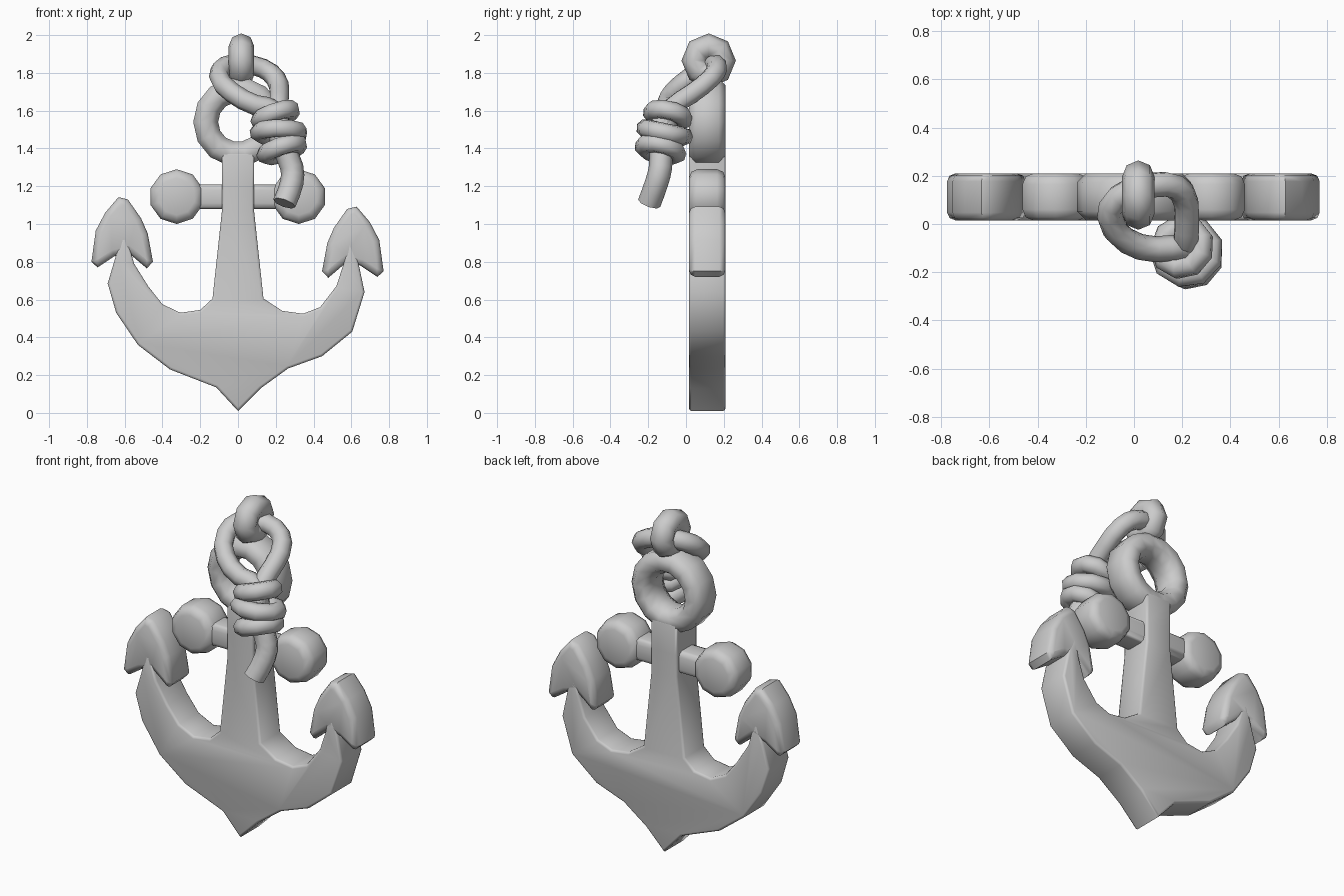
import bpy, bmesh, math
from mathutils import Vector

if "Cube" in bpy.data.objects:
    bpy.data.objects.remove(bpy.data.objects["Cube"])

Y0, Y1 = 0.015, 0.21
YC = (Y0 + Y1) / 2


def finish(bm, name, angle=50):
    bmesh.ops.recalc_face_normals(bm, faces=bm.faces)
    me = bpy.data.meshes.new(name)
    bm.to_mesh(me)
    bm.free()
    ob = bpy.data.objects.new(name, me)
    bpy.context.collection.objects.link(ob)
    bpy.ops.object.select_all(action='DESELECT')
    ob.select_set(True)
    bpy.context.view_layer.objects.active = ob
    bpy.ops.object.shade_smooth_by_angle(angle=math.radians(angle))
    return ob


def plate(name, pts, bevel=0.03, half=(Y1 - Y0) / 2):
    """Extrude an XZ outline along y and round the front and back rims."""
    bm = bmesh.new()
    vs = [bm.verts.new((x, YC - half, z)) for x, z in pts]
    f = bm.faces.new(vs)
    ext = bmesh.ops.extrude_face_region(bm, geom=[f])
    new = [v for v in ext['geom'] if isinstance(v, bmesh.types.BMVert)]
    bmesh.ops.translate(bm, verts=new, vec=(0, 2 * half, 0))
    rims = [e for e in bm.edges if abs(e.verts[0].co.y - e.verts[1].co.y) < 1e-5]
    bmesh.ops.bevel(bm, geom=rims, offset=bevel, segments=2, profile=0.5,
                    affect='EDGES', clamp_overlap=True)
    return finish(bm, name)


def rope(name, pts, radius, cyclic=False, res=2):
    """Eight-sided tube along a smooth path."""
    cu = bpy.data.curves.new(name, 'CURVE')
    cu.dimensions = '3D'
    cu.bevel_depth = radius
    cu.bevel_resolution = 2
    cu.resolution_u = res
    cu.use_fill_caps = True
    sp = cu.splines.new('BEZIER')
    sp.bezier_points.add(len(pts) - 1)
    for b, p in zip(sp.bezier_points, pts):
        b.co = p
        b.handle_left_type = b.handle_right_type = 'AUTO'
    sp.use_cyclic_u = cyclic
    tmp = bpy.data.objects.new(name + "_path", cu)
    bpy.context.collection.objects.link(tmp)
    bpy.context.view_layer.update()
    me = tmp.to_mesh()
    bm = bmesh.new()
    bm.from_mesh(me)
    tmp.to_mesh_clear()
    bpy.data.objects.remove(tmp)
    return finish(bm, name, 55)


# Shank with the two curved arms
plate("shank_and_arms", [
    (0, 0.01), (0.12, 0.13), (0.265, 0.235), (0.445, 0.30), (0.605, 0.43), (0.67, 0.64),
    (0.63, 0.83), (0.60, 0.90), (0.58, 0.90), (0.56, 0.79), (0.52, 0.67), (0.435, 0.56),
    (0.345, 0.525), (0.235, 0.54), (0.135, 0.605), (0.085, 1.07), (0.085, 1.20), (0.085, 1.38),
    (-0.085, 1.38), (-0.085, 1.20), (-0.085, 1.07), (-0.135, 0.605), (-0.20, 0.545),
    (-0.305, 0.53), (-0.40, 0.575), (-0.475, 0.67), (-0.55, 0.79), (-0.59, 0.93),
    (-0.62, 0.93), (-0.65, 0.82), (-0.69, 0.685), (-0.645, 0.53), (-0.53, 0.36),
    (-0.36, 0.23), (-0.115, 0.135)])

# Arrow-shaped flukes on the arm ends
for name, s, cx, dz in (("fluke_left", 1, -0.613, 0.0), ("fluke_right", -1, 0.608, -0.05)):
    plate(name, [(cx + s * x, z + dz) for x, z in (
        (-0.02, 1.142), (0.03, 1.13), (0.10, 1.03), (0.135, 0.95), (0.163, 0.80), (0.13, 0.765),
        (0.03, 0.85), (-0.04, 0.83), (-0.13, 0.77), (-0.163, 0.80), (-0.14, 0.965),
        (-0.09, 1.06))], 0.035)

# Cross stock and its knobs
plate("stock", [(-0.30, 1.08), (0.30, 1.08), (0.30, 1.21), (-0.30, 1.21)], 0.03, 0.075)
for side, x in (("left", -0.325), ("right", 0.322)):
    plate("stock_knob_" + side, [
        (x + 0.145 * math.cos(a), 1.145 + 0.145 * math.sin(a))
        for a in (math.tau * i / 10 + math.pi / 2 for i in range(10))], 0.045)

# Top eye: chamfered section swept round
section = [(0.105, -0.04), (0.14, -0.095), (0.20, -0.097), (0.237, -0.06),
           (0.237, 0.06), (0.20, 0.097), (0.14, 0.095), (0.105, 0.04)]
bm = bmesh.new()
N = 14
rows = [[bm.verts.new((r * math.cos(math.tau * i / N), YC + y, 1.54 + r * math.sin(math.tau * i / N)))
         for r, y in section] for i in range(N)]
for i in range(N):
    a, b = rows[i], rows[(i + 1) % N]
    for j in range(8):
        k = (j + 1) % 8
        bm.faces.new((a[j], a[k], b[k], b[j]))
finish(bm, "top_eye", 60)

# Small hanging ring around the rope
rope("hanging_ring", [(0.018, 0.12 + 0.076 * math.cos(math.tau * i / 8),
                       1.865 + 0.076 * math.sin(math.tau * i / 8)) for i in range(8)],
     0.068, True, 1)

# Rope loop through the hanging ring
rope("rope_loop", [(0.22, -0.14, 1.52), (0.20, -0.10, 1.60), (0.09, -0.105, 1.63),
                   (-0.03, -0.07, 1.695), (-0.10, 0.03, 1.78), (-0.065, 0.11, 1.835),
                   (0.02, 0.145, 1.845), (0.13, 0.165, 1.825), (0.20, 0.13, 1.77),
                   (0.22, 0.03, 1.69), (0.215, -0.07, 1.62), (0.22, -0.13, 1.52)], 0.054)

# Knot: three tilted coils around a core
top, bottom = Vector((0.20, -0.095, 1.575)), Vector((0.235, -0.135, 1.395))
axis = (top - bottom).normalized()
u = axis.cross(Vector((0, 1, 0))).normalized()
v = axis.cross(u)
for n, r in enumerate((0.088, 0.105, 0.092)):
    c = top.lerp(bottom, n / 2)
    tilt = 0.02 * (1 if n % 2 else -0.6)
    rope("knot_coil_%d" % (n + 1), [
        c + u * r * math.cos(t) + v * r * math.sin(t) + axis * tilt * math.cos(t)
        for t in (math.tau * i / 9 for i in range(9))], 0.05, True, 1)

# Rope core and tail
rope("rope_tail", [(0.20, -0.10, 1.58), (0.235, -0.13, 1.42), (0.285, -0.135, 1.30),
                   (0.285, -0.155, 1.22), (0.245, -0.195, 1.11)], 0.062)
